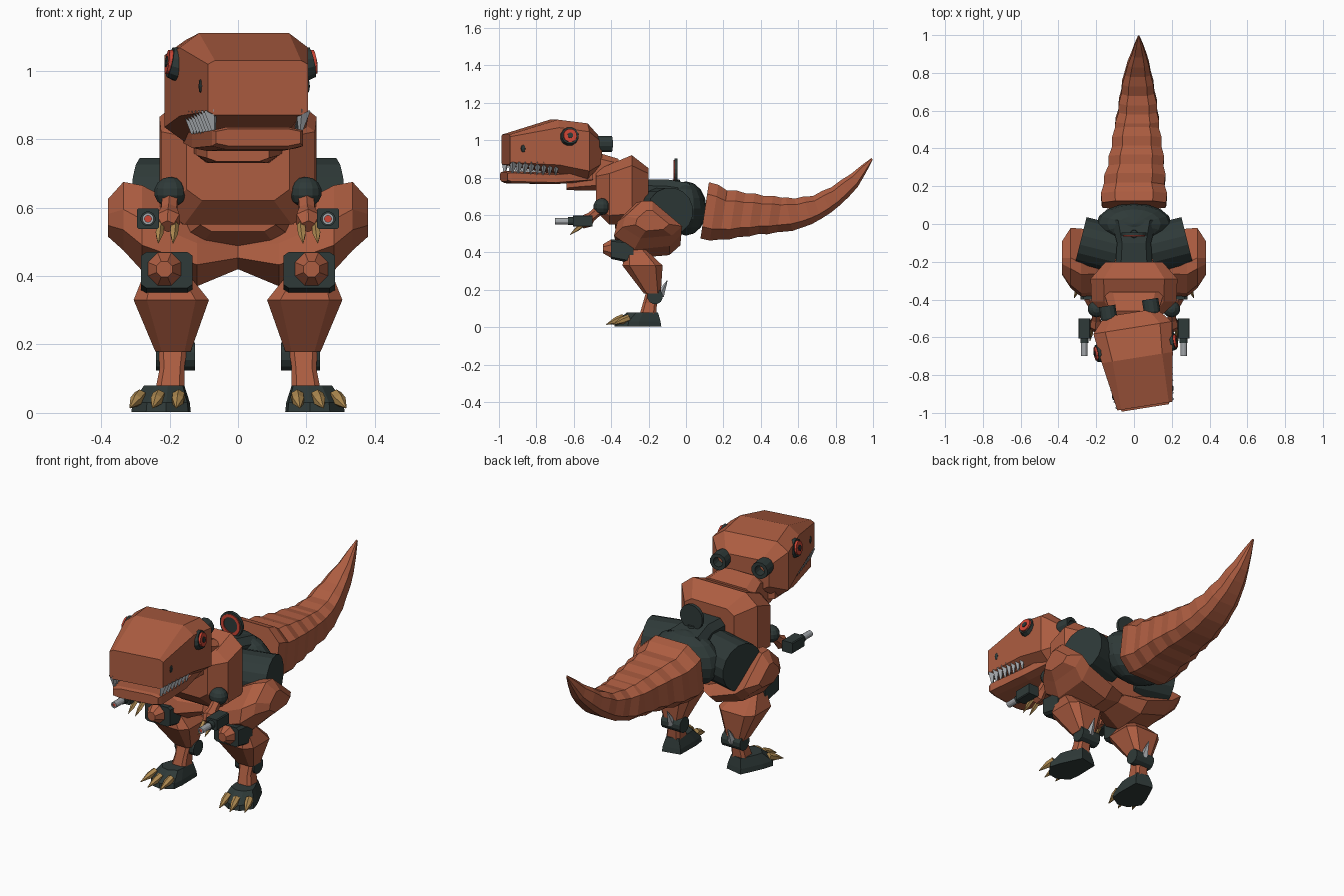
import bpy
import bmesh
from math import cos, sin, pi, radians
from mathutils import Matrix, Vector

default_cube = bpy.data.objects.get("Cube")
if default_cube:
    bpy.data.objects.remove(default_cube, do_unlink=True)


def material(name, red, green, blue):
    mat = bpy.data.materials.new(name)
    mat.use_nodes = True
    mat.diffuse_color = (red, green, blue, 1)
    mat.node_tree.nodes["Principled BSDF"].inputs["Base Color"].default_value = (red, green, blue, 1)
    return mat


RUST = material("rust_brown", .42, .11, .053)
DARK = material("dark_slate", .028, .042, .04)
STEEL = material("steel_grey", .36, .38, .4)
GOLD = material("claw_gold", .42, .25, .08)
RED = material("signal_red", .62, .06, .035)


def finish(bm, name, mat, place):
    bm.transform(place)
    bmesh.ops.recalc_face_normals(bm, faces=bm.faces)
    mesh = bpy.data.meshes.new(name)
    bm.to_mesh(mesh)
    bm.free()
    mesh.materials.append(mat)
    obj = bpy.data.objects.new(name, mesh)
    bpy.context.collection.objects.link(obj)
    return obj


def loft(name, rings, mat, place=Matrix()):
    """Skin a run of equal-sized rings and cap both ends."""
    bm = bmesh.new()
    loops = [[bm.verts.new(point) for point in ring] for ring in rings]
    for low, high in zip(loops, loops[1:]):
        for i in range(len(low)):
            j = (i + 1) % len(low)
            bm.faces.new((low[i], low[j], high[j], high[i]))
    bm.faces.new(loops[0])
    bm.faces.new(loops[-1])
    return finish(bm, name, mat, place)


def octagon(half_a, half_b, cut):
    a, b = half_a * (1 - cut), half_b * (1 - cut)
    return [(a, half_b), (half_a, b), (half_a, -b), (a, -half_b),
            (-a, -half_b), (-half_a, -b), (-half_a, b), (-a, half_b)]


def ring_y(y, half_width, bottom, top, cut=.3, shift=0):
    middle, half = (top + bottom) / 2, (top - bottom) / 2
    return [(shift + a, y, middle + b) for a, b in octagon(half_width, half, cut)]


def ring_z(z, x, half_width, front, back, cut=.35):
    middle, half = (front + back) / 2, (back - front) / 2
    return [(x + a, middle + b, z) for a, b in octagon(half_width, half, cut)]


def turned(name, start, end, profile, mat, place=Matrix(), sides=12):
    """Turn a profile of (distance fraction, radius) about the line start-end."""
    start, end = Vector(start), Vector(end)
    axis = end - start
    spin = axis.to_track_quat('Z', 'Y')
    rings = []
    for t, radius in profile:
        rings.append([start + axis * t + spin @ Vector((
            radius * cos((i + .5) * 2 * pi / sides), radius * sin((i + .5) * 2 * pi / sides), 0))
            for i in range(sides)])
    return loft(name, rings, mat, place)


def rod(name, start, end, r_start, r_end, mat, place=Matrix(), sides=12):
    return turned(name, start, end, [(0, r_start), (1, r_end)], mat, place, sides)


def ball(name, centre, radii, mat, place=Matrix(), segments=14):
    bm = bmesh.new()
    bmesh.ops.create_uvsphere(bm, u_segments=segments, v_segments=segments // 2, radius=1)
    bm.transform(Matrix.Translation(centre) @ Matrix.Diagonal((*radii, 1)))
    return finish(bm, name, mat, place)


# Torso
loft("chest", [ring_y(-.2, .15, .66, .85), ring_y(-.29, .23, .55, .92),
               ring_y(-.41, .225, .55, .87), ring_y(-.48, .15, .62, .84)], RUST)
loft("belly", [ring_y(-.09, .14, .45, .6), ring_y(-.24, .19, .46, .66),
               ring_y(-.38, .11, .53, .66)], RUST)
loft("neck", [ring_y(-.36, .16, .74, .9), ring_y(-.46, .13, .73, .93),
              ring_y(-.56, .12, .73, .88), ring_y(-.64, .09, .735, .8)], RUST)
loft("spine", [ring_y(.02, .12, .55, .77), ring_y(-.1, .09, .55, .79),
               ring_y(-.24, .1, .58, .79)], DARK)
ball("pelvis", (0, 0, .635), (.2, .11, .145), DARK, segments=16)

# Round signal disc on the back
rod("back_disc", (0, -.045, .835), (0, -.062, .835), .068, .068, DARK, sides=18)
turned("back_disc_ring", (0, -.06, .835), (0, -.067, .835),
       [(0, .058), (1, .058), (1, .042), (0, .042)], RED, sides=18)
rod("back_disc_stem", (0, -.053, .75), (0, -.053, .79), .025, .02, DARK)

# Ribbed tail: y, middle height, half height, sideways drift, half width
tail = [(.1, .625, .155, 0, .175), (.2, .6, .135, 0, .165), (.3, .6, .12, .01, .15),
        (.4, .6, .105, .015, .135), (.5, .6, .095, .015, .12), (.6, .61, .08, .02, .105),
        (.7, .64, .063, .02, .09), (.8, .7, .05, .02, .07), (.9, .785, .035, .025, .04),
        (.995, .9, .005, .025, .004)]
tail_rings = []


def tail_ring(station, swell):
    y, middle, half, drift, width = station
    half *= swell
    ring = ring_y(y, width * swell, middle - half, middle + half, .42, drift)
    lean = .15 + max(0, y - .5)
    return [(px, py - (pz - middle) * lean if y > .5 else py + (pz - middle) * lean, pz)
            for px, py, pz in ring]


for near, far in zip(tail, tail[1:]):
    between = [(a + b) / 2 for a, b in zip(near, far)]
    tail_rings += [tail_ring(near, .97), tail_ring(between, 1.03)]
tail_rings.append(tail_ring(tail[-1], 1))
loft("tail", tail_rings, RUST)

# Head, turned slightly towards its left
head = Matrix.Translation((-.02, -.47, 0)) @ Matrix.Rotation(radians(9), 4, 'Z')
loft("skull", [ring_y(0, .14, .85, 1.01), ring_y(-.08, .21, .79, 1.09),
               ring_y(-.24, .19, .825, 1.11), ring_y(-.5, .148, .87, 1.03, .14)], RUST, head)
loft("lower_jaw", [ring_y(-.05, .15, .78, .84), ring_y(-.25, .155, .765, .825),
                   ring_y(-.49, .135, .77, .835), ring_y(-.51, .125, .78, .83)], RUST, head)

# Parts that exist on both sides
for side, label in ((1, "left_"), (-1, "right_")):
    flip = Matrix.Diagonal((side, 1, 1, 1))
    face = head @ flip

    # Face details
    for i in range(8):
        y, x = -.25 - i * .033, .165 - i * .004
        rod(label + "tooth", (x, y, .885), (x - .01, y - .005, .815), .022, .004, STEEL, face, 4)
    rod(label + "eye_socket", (.14, -.185, 1.01), (.21, -.185, 1.025), .062, .046, DARK, face)
    rod(label + "eye", (.205, -.185, 1.024), (.219, -.185, 1.026), .038, .036, RED, face)
    rod(label + "pupil", (.218, -.185, 1.026), (.223, -.185, 1.027), .016, .016, DARK, face, 6)
    ball(label + "nostril", (.157, -.43, .955), (.008, .014, .022), DARK, face, 8)
    turned(label + "head_exhaust", (.115, -.04, .98), (.115, .055, .98),
           [(0, .035), (.3, .045), (1, .045), (1, .026), (.4, .026)], DARK, face)

    # Arm with a claw and a mounted blaster
    ball(label + "shoulder", (.198, -.45, .645), (.048, .045, .045), DARK, flip)
    rod(label + "shoulder_mount", (.15, -.4, .66), (.195, -.45, .65), .03, .03, DARK, flip, 8)
    turned(label + "forearm", (.198, -.46, .63), (.205, -.56, .545),
           [(0, .026), (.45, .026), (.75, .038), (1, .022)], RUST, flip, 6)
    for x in (.185, .228):
        turned(label + "finger_claw", (x, -.55, .55), (x + .005, -.62, .495),
               [(0, .013), (.5, .012), (1, .001)], GOLD, flip, 5)
    loft(label + "blaster_body", [ring_y(-.5, .032, .538, .598, .15, .263),
                                  ring_y(-.605, .032, .538, .598, .15, .263)], DARK, flip)
    rod(label + "blaster_collar", (.263, -.6, .567), (.263, -.63, .567), .022, .022, DARK, flip)
    turned(label + "blaster_barrel", (.263, -.62, .567), (.263, -.7, .567),
           [(0, .017), (1, .017), (1, .01), (.8, .01)], STEEL, flip)
    rod(label + "blaster_core", (.263, -.66, .567), (.263, -.695, .567), .01, .01, RED, flip)

    # Hip drum and thigh armour
    rod(label + "hip_drum", (.08, -.11, .62), (.282, -.085, .62), .127, .127, DARK,
        flip @ Matrix.Translation((.28, -.09, 0)) @ Matrix.Rotation(radians(7), 4, 'Z')
        @ Matrix.Translation((-.28, .09, 0)), 16)
    outline = [(-.35, 1), (0, 1), (1, -.35), (.65, -.85), (-.4, -1), (-1, -.4), (-.9, .2)]
    stations = [(0, -.2, .11, .475, .055), (.12, -.2, .17, .475, .105), (.28, -.205, .18, .54, .125),
                (.335, -.18, .16, .575, .1), (.38, -.18, .09, .57, .055)]
    loft(label + "thigh", [[(x, y + u * deep, z + v * high) for u, v in outline]
                           for x, y, deep, z, high in stations], RUST, flip)

    # Knee, shin and ankle
    loft(label + "knee_block", [ring_y(-.28, .075, .34, .46, .2, .208),
                                ring_y(-.4, .075, .365, .47, .2, .208)], DARK, flip)
    turned(label + "knee_cap", (.215, -.36, .42), (.215, -.445, .42),
           [(0, .052), (.5, .052), (1, .025)], RUST, flip, 8)
    loft(label + "shin", [ring_z(.43, .215, .05, -.32, -.23), ring_z(.33, .195, .11, -.34, -.125),
                          ring_z(.18, .19, .052, -.225, -.135)], RUST, flip)
    rod(label + "ankle", (.125, -.165, .165), (.24, -.165, .165), .042, .042, DARK, flip)
    rod(label + "heel_spike", (.185, -.14, .17), (.185, -.1, .25), .024, .002, STEEL, flip, 5)
    loft(label + "lower_leg", [ring_z(.2, .19, .043, -.21, -.135), ring_z(.13, .193, .036, -.23, -.155),
                               ring_z(.06, .2, .043, -.25, -.16)], RUST, flip)

    # Foot pointing slightly outwards, with three toe claws
    foot = flip @ Matrix.Translation((.21, -.24, 0)) @ Matrix.Rotation(radians(12), 4, 'Z')
    half_sole = [(.05, .1), (.08, -.03), (.085, -.09), (.03, -.14)]
    sole = half_sole + [(-x, y) for x, y in reversed(half_sole)]
    loft(label + "foot", [[(x, y, .003) for x, y in sole], [(x * .96, y * .96, .03) for x, y in sole],
                          [(x * .68, y * .65 + .02, .08) for x, y in sole]], DARK, foot)
    for x, y in ((-.055, -.08), (0, -.1), (.06, -.08)):
        turned(label + "toe_claw", (x, y, .05), (x * 1.2, y - .09, .015),
               [(0, .02), (.4, .019), (1, .002)], GOLD, foot, 6)
